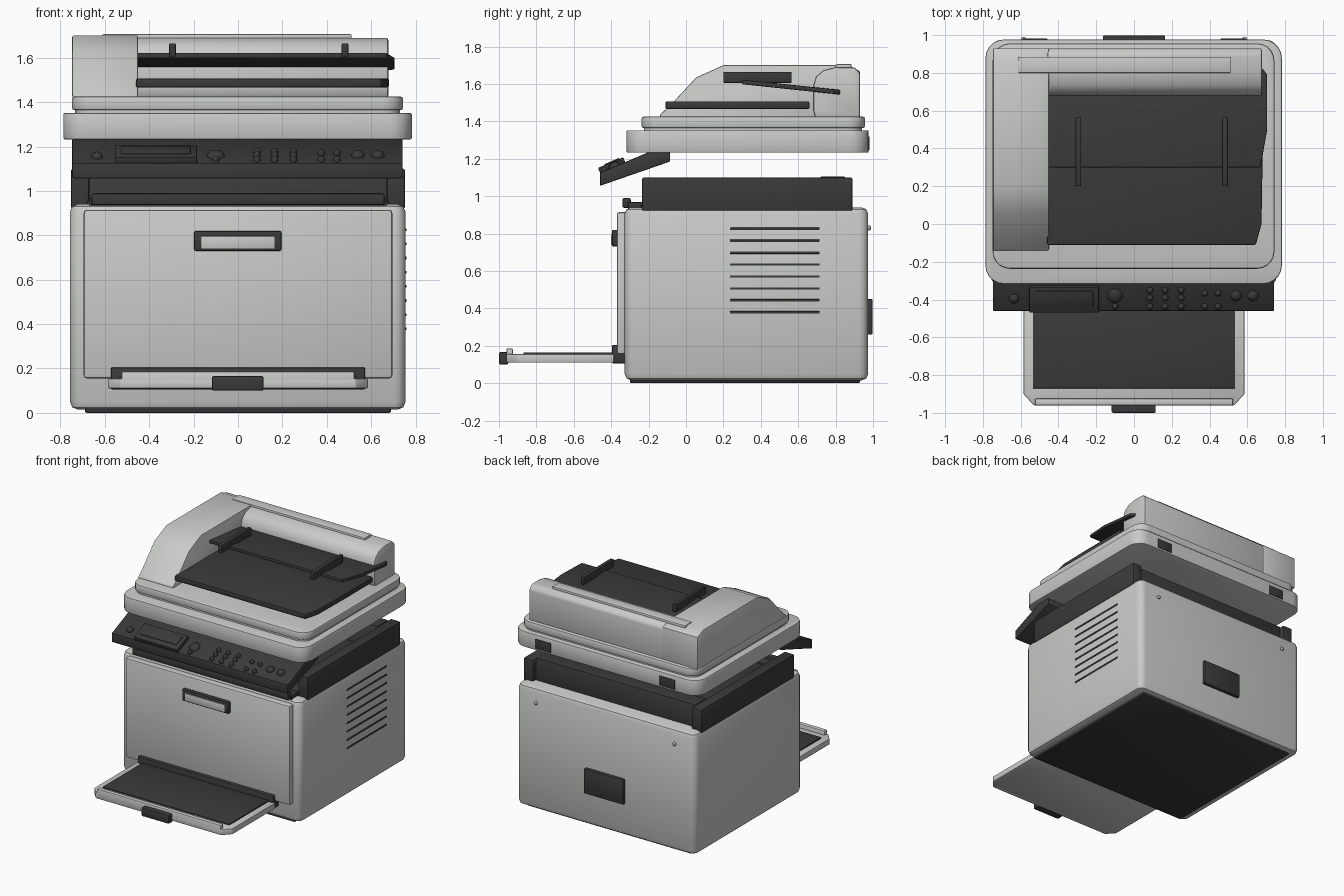
import bpy, bmesh, math
from mathutils import Matrix, Vector

if "Cube" in bpy.data.objects:
    bpy.data.objects.remove(bpy.data.objects["Cube"])


def material(name, rgb):
    m = bpy.data.materials.new(name)
    m.diffuse_color = (*rgb, 1)
    m.use_nodes = True
    m.node_tree.nodes["Principled BSDF"].inputs["Base Color"].default_value = m.diffuse_color
    return m


LIGHT = material("light grey plastic", (0.58, 0.60, 0.57))
DARK = material("charcoal plastic", (0.042, 0.042, 0.042))
METAL = material("screw metal", (0.35, 0.36, 0.35))


def finish(name, bm, mat, bevel=0, segs=2, matrix=None):
    bmesh.ops.recalc_face_normals(bm, faces=bm.faces)
    if bevel:
        edges = [e for e in bm.edges if e.calc_face_angle(0) > math.radians(40)]
        bmesh.ops.bevel(bm, geom=edges, offset=bevel, segments=segs, profile=0.5,
                        affect='EDGES', clamp_overlap=True)
    if matrix:
        bm.transform(matrix)
    me = bpy.data.meshes.new(name)
    bm.to_mesh(me)
    bm.free()
    me.materials.append(mat)
    ob = bpy.data.objects.new(name, me)
    bpy.context.collection.objects.link(ob)
    bpy.ops.object.select_all(action='DESELECT')
    ob.select_set(True)
    bpy.context.view_layer.objects.active = ob
    bpy.ops.object.shade_smooth_by_angle(angle=math.radians(32))
    return ob


def prism(name, pts, axis, a, b, mat, bevel=0, segs=2, matrix=None):
    """Extrude a 2D outline along x (points are y,z) or z (points are x,y)."""
    bm = bmesh.new()
    put = (lambda p, t: (t, p[0], p[1])) if axis == 'x' else (lambda p, t: (p[0], p[1], t))
    lo = [bm.verts.new(put(p, a)) for p in pts]
    hi = [bm.verts.new(put(p, b)) for p in pts]
    bm.faces.new(lo)
    bm.faces.new(hi)
    for i in range(len(pts)):
        j = (i + 1) % len(pts)
        bm.faces.new((lo[i], lo[j], hi[j], hi[i]))
    return finish(name, bm, mat, bevel, segs, matrix)


def box(name, x0, x1, y0, y1, z0, z1, mat, bevel=0.008, segs=2, matrix=None):
    return prism(name, [(x0, y0), (x1, y0), (x1, y1), (x0, y1)], 'z', z0, z1,
                 mat, bevel, segs, matrix)


def round_box(name, x0, x1, y0, y1, z0, z1, r, mat, bevel, n=4):
    pts = []
    for k, (cx, cy) in enumerate([(x1 - r, y1 - r), (x0 + r, y1 - r),
                                  (x0 + r, y0 + r), (x1 - r, y0 + r)]):
        for i in range(n + 1):
            t = math.pi / 2 * (k + i / n)
            pts.append((cx + r * math.cos(t), cy + r * math.sin(t)))
    return prism(name, pts, 'z', z0, z1, mat, bevel)


def dome(name, x, y, r, h, mat, matrix):
    bm = bmesh.new()
    bmesh.ops.create_uvsphere(bm, u_segments=16, v_segments=8, radius=1)
    bm.transform(Matrix.Translation((x, y, 0)) @ Matrix.Diagonal((r, r, h, 1)))
    return finish(name, bm, mat, matrix=matrix)


# Main body and foot plate
round_box("body", -0.757, 0.755, -0.328, 0.974, 0.015, 0.94, 0.05, LIGHT, 0.035)
box("foot_plate", -0.69, 0.69, -0.30, 0.93, 0, 0.05, DARK)

# Front door with its handle
box("front_door", -0.695, 0.695, -0.37, -0.31, 0.155, 0.915, LIGHT, 0.014)
box("door_handle_frame", -0.198, 0.195, -0.396, -0.36, 0.73, 0.82, DARK)
box("door_handle_grip", -0.168, 0.165, -0.401, -0.39, 0.74, 0.796, LIGHT, 0.002)

# Paper tray
tray = [(-0.585, -0.385), (-0.585, -0.90), (-0.53, -0.96),
        (0.53, -0.96), (0.585, -0.90), (0.585, -0.385)]
prism("paper_tray", tray, 'z', 0.11, 0.155, LIGHT, 0.006)
box("tray_lip", -0.525, 0.525, -0.96, -0.925, 0.11, 0.186, LIGHT)
box("tray_bed", -0.535, 0.535, -0.87, -0.38, 0.15, 0.164, DARK, 0.002)
box("tray_hinge", -0.573, 0.573, -0.396, -0.32, 0.105, 0.205, DARK)
box("tray_tab", -0.118, 0.115, -1.0, -0.95, 0.10, 0.166, DARK)

# Side vents on the right only
for i in range(8):
    z = 0.825 - i * 0.0637
    box(f"vent_{i + 1}", 0.74, 0.76, 0.235, 0.715, z - 0.006, z + 0.006, DARK, 0.002)

# Rear cover and screws
box("rear_cover", -0.165, 0.165, 0.96, 0.997, 0.26, 0.45, DARK, 0.005)
for s in (-1, 1):
    dome("rear_screw", 0, 0, 0.014, 0.014, METAL,
         Matrix.Translation((s * 0.585, 0.976, 0.83)) @ Matrix.Rotation(-math.pi / 2, 4, 'X'))

# Output bay: two side walls, floor, back wall and front bar
for s, n in ((-1, "left"), (1, "right")):
    xs = sorted((s * 0.67, s * 0.753))
    box(f"bay_wall_{n}", *xs, -0.235, 0.89, 0.92, 1.10, DARK, 0.01)
box("bay_floor", -0.68, 0.68, -0.24, 0.85, 0.92, 0.955, DARK, 0.004)
prism("bay_back_wall", [(0.68, 0.93), (0.86, 0.93), (0.85, 1.105), (0.72, 1.105)],
      'x', -0.675, 0.675, DARK, 0.006)
box("bay_front_bar", -0.66, 0.66, -0.34, -0.295, 0.937, 0.99, DARK, 0.01)
box("bay_front_ledge", -0.67, 0.67, -0.31, -0.22, 0.93, 0.968, DARK, 0.006)

# Sloped control panel
prism("control_panel", [(-0.46, 1.055), (-0.085, 1.185), (-0.085, 1.235),
                        (-0.20, 1.235), (-0.46, 1.125)], 'x', -0.747, 0.742, DARK, 0.006)
TILT = math.atan2(0.11, 0.26)
SLOPE = Matrix.Translation((0, -0.46, 1.125)) @ Matrix.Rotation(TILT, 4, 'X')


def along(y):
    return (y + 0.46) / math.cos(TILT)


box("display", -0.555, -0.185, along(-0.46), along(-0.325), -0.01, 0.028, DARK, 0.006,
    matrix=SLOPE)
box("display_screen", -0.525, -0.215, along(-0.425), along(-0.345), 0.02, 0.033, DARK, 0.003,
    matrix=SLOPE)
buttons = [(-0.635, -0.395, 0.026), (-0.1, -0.38, 0.04), (-0.1, -0.435, 0.016),
           (0.54, -0.38, 0.03), (0.63, -0.38, 0.03)]
buttons += [(x, y, 0.017) for x in (0.085, 0.165, 0.25) for y in (-0.35, -0.39, -0.435)]
buttons += [(x, y, 0.017) for x in (0.375, 0.445) for y in (-0.365, -0.435)]
for x, y, r in buttons:
    dome("button", x, along(y), r, 0.024, DARK, SLOPE)

# Scanner base, lid and rear hinges
round_box("scanner_base", -0.787, 0.783, -0.318, 0.977, 1.232, 1.352, 0.1, LIGHT, 0.008, 5)
round_box("lid_gap", -0.735, 0.73, -0.225, 0.94, 1.34, 1.38, 0.08, LIGHT, 0)
round_box("scanner_lid", -0.748, 0.743, -0.237, 0.956, 1.364, 1.425, 0.09, LIGHT, 0.01, 5)
for s in (-1, 1):
    box("lid_hinge", s * 0.525 - 0.066, s * 0.525 + 0.066, 0.96, 0.981, 1.245, 1.32, DARK, 0.003)

# Document feeder: left arm, rear housing and top rib
prism("feeder_arm", [(-0.14, 1.42), (-0.14, 1.435), (-0.08, 1.49), (0.055, 1.635),
                     (0.20, 1.70), (0.85, 1.70), (0.93, 1.67), (0.93, 1.42)],
      'x', -0.747, -0.45, LIGHT, 0.012)
prism("feeder_housing", [(0.69, 1.42), (0.68, 1.46), (0.68, 1.59), (0.695, 1.64),
                         (0.735, 1.673), (0.80, 1.69), (0.90, 1.69), (0.93, 1.66),
                         (0.93, 1.42)], 'x', -0.46, 0.678, LIGHT, 0.012)
box("feeder_rib", -0.612, 0.512, 0.80, 0.885, 1.68, 1.706, LIGHT, 0.006)

# Lower and upper document trays
prism("lower_document_tray", [(-0.46, -0.11), (0.645, -0.11), (0.675, 0.0), (0.68, 0.30),
                              (0.68, 0.66), (-0.46, 0.66)], 'z', 1.466, 1.507, DARK, 0.008)
upper = prism("upper_document_tray", [(-0.46, 0.30), (0.67, 0.30), (0.705, 0.50),
                                      (0.705, 0.79), (0.68, 0.825), (-0.46, 0.825)],
              'z', 1.598, 1.623, DARK, 0.006)
for v in upper.data.vertices:
    v.co.z -= (v.co.y - 0.30) * 0.105

# Paper guides
for x in (-0.295, 0.482):
    box("paper_guide", x - 0.015, x + 0.015, 0.20, 0.565, 1.605, 1.665, DARK, 0.006)
